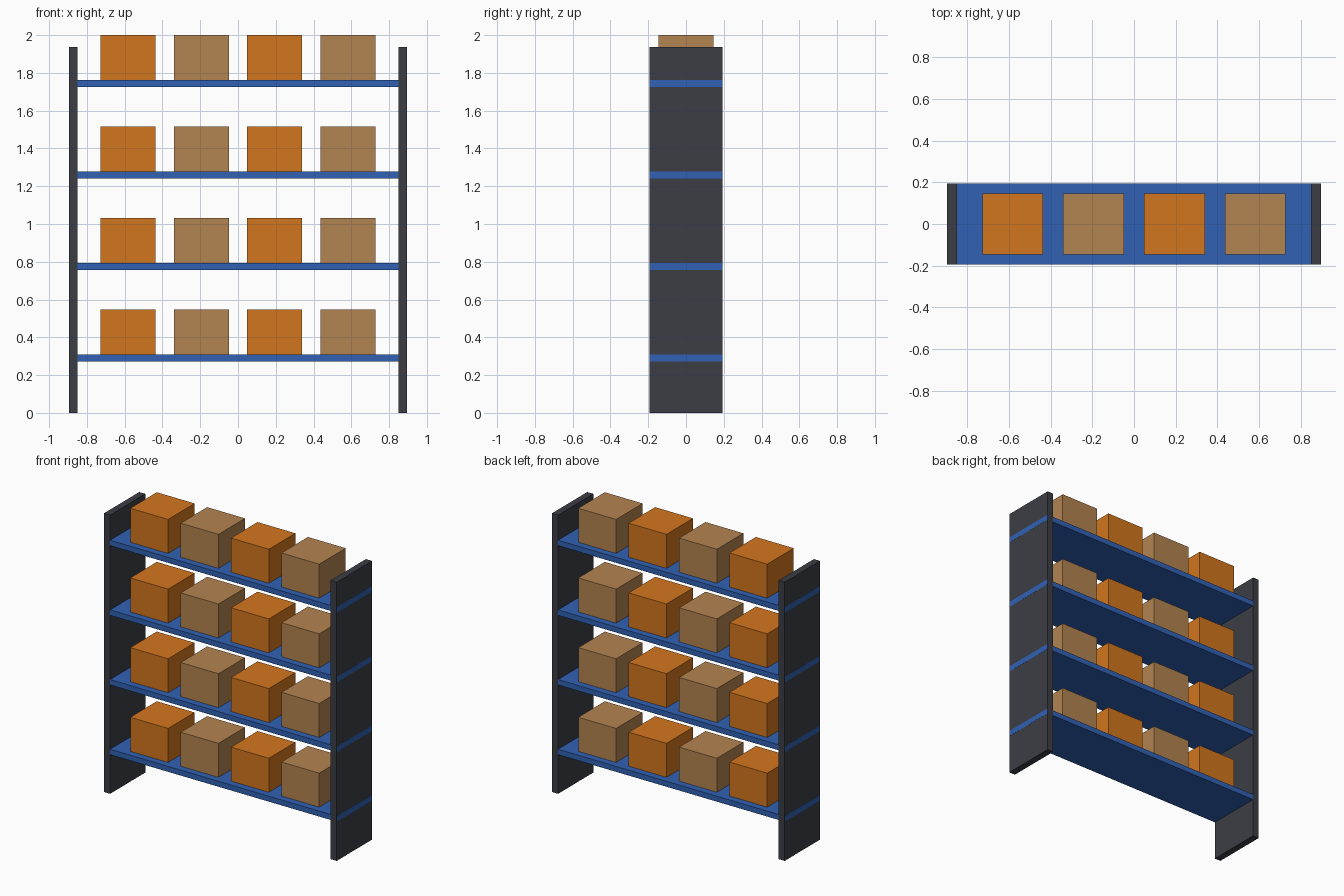
import bpy

if "Cube" in bpy.data.objects:
    bpy.data.objects.remove(bpy.data.objects["Cube"])


def material(name, rgb):
    m = bpy.data.materials.new(name)
    m.diffuse_color = (*rgb, 1)
    m.use_nodes = True
    m.node_tree.nodes["Principled BSDF"].inputs["Base Color"].default_value = m.diffuse_color
    return m


def block(name, center, size, mat):
    bpy.ops.mesh.primitive_cube_add(size=1, location=center)
    ob = bpy.context.object
    ob.name = name
    ob.scale = size
    bpy.ops.object.transform_apply(location=False, rotation=False, scale=True)
    ob.data.materials.append(mat)
    return ob


steel = material("dark_steel", (0.045, 0.048, 0.06))
blue = material("blue_shelf", (0.03, 0.12, 0.45))
orange = material("orange_bin", (0.65, 0.18, 0.013))
card = material("cardboard", (0.45, 0.23, 0.08))

HEIGHT, DEPTH = 1.938, 0.388
POST_X, POST_T = 0.872, 0.047
SHELF_T, PITCH = 0.038, 0.4845
BOX_W, BOX_H, BOX_PITCH = 0.291, 0.2365, 0.3876

# Solid end panels
for side, sx in (("left", -1), ("right", 1)):
    block(f"{side}_upright", (sx * POST_X, 0, HEIGHT / 2), (POST_T, DEPTH, HEIGHT), steel)

# Shelves run through the end panels, their ends showing on the outer faces
for level in range(4):
    top = 0.31 + level * PITCH
    block(f"shelf_{level + 1}", (0, 0, top - SHELF_T / 2),
          (2 * POST_X + POST_T + 0.001, DEPTH - 0.001, SHELF_T), blue)
    # Row of alternating bins and cartons
    for i in range(4):
        kind, mat = (("carton", card) if i % 2 else ("bin", orange))
        block(f"{kind}_{level + 1}_{i + 1}", ((i - 1.5) * BOX_PITCH, 0, top + BOX_H / 2),
              (BOX_W, BOX_W, BOX_H), mat)
